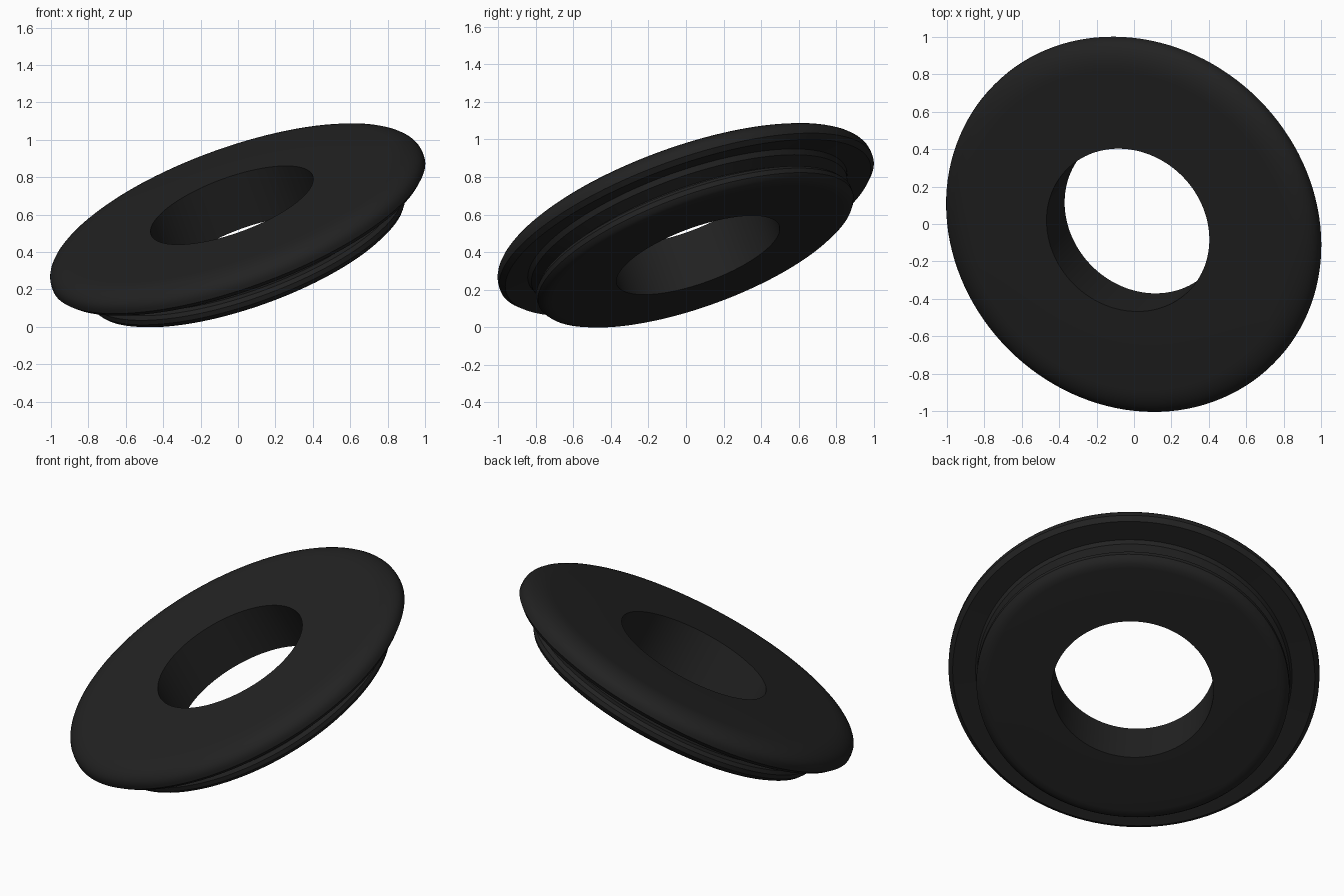
import bpy, bmesh, math
from mathutils import Vector

if "Cube" in bpy.data.objects:
    bpy.data.objects.remove(bpy.data.objects["Cube"])

SEGMENTS = 128
AXIS = Vector((-0.323, -0.323, 0.8895)).normalized()
TOP_CENTRE = Vector((-0.0325, -0.0325, 0.65))

rubber = bpy.data.materials.new("black_rubber")
rubber.diffuse_color = (0.016, 0.016, 0.016, 1)
rubber.use_nodes = True
rubber.node_tree.nodes["Principled BSDF"].inputs["Base Color"].default_value = rubber.diffuse_color

# Half section as (radius, depth below the top face)
section = [(0.46, 0.0), (0.90, 0.0)]
# Rounded shoulder of the wide flange
for i in range(1, 9):
    a = math.radians(90 * i / 8)
    section.append((0.90 + 0.155 * math.sin(a), 0.09 * (1 - math.cos(a))))
section += [
    (1.055, 0.11), (1.03, 0.135), (0.90, 0.125),       # flange underside
    (0.89, 0.155), (0.83, 0.195), (0.83, 0.212),       # groove
    (0.875, 0.215), (0.89, 0.235), (0.89, 0.262),      # lower lip
    (0.875, 0.283), (0.85, 0.297), (0.82, 0.30),
    (0.46, 0.30),                                      # bottom face to bore
]

# Revolve the closed section around the axis
bm = bmesh.new()
rings = []
for s in range(SEGMENTS):
    t = 2 * math.pi * s / SEGMENTS
    rings.append([bm.verts.new((r * math.cos(t), r * math.sin(t), -d)) for r, d in section])
n = len(section)
for s in range(SEGMENTS):
    a, b = rings[s], rings[(s + 1) % SEGMENTS]
    for k in range(n):
        m = (k + 1) % n
        bm.faces.new((a[k], a[m], b[m], b[k]))
bmesh.ops.recalc_face_normals(bm, faces=bm.faces)

mesh = bpy.data.meshes.new("grommet")
bm.to_mesh(mesh)
bm.free()
mesh.materials.append(rubber)
grommet = bpy.data.objects.new("grommet", mesh)
bpy.context.collection.objects.link(grommet)

# Tilt the ring into its resting pose
grommet.rotation_mode = 'QUATERNION'
grommet.rotation_quaternion = Vector((0, 0, 1)).rotation_difference(AXIS)
grommet.location = TOP_CENTRE

bpy.context.view_layer.objects.active = grommet
grommet.select_set(True)
bpy.ops.object.shade_smooth_by_angle(angle=math.radians(35))
